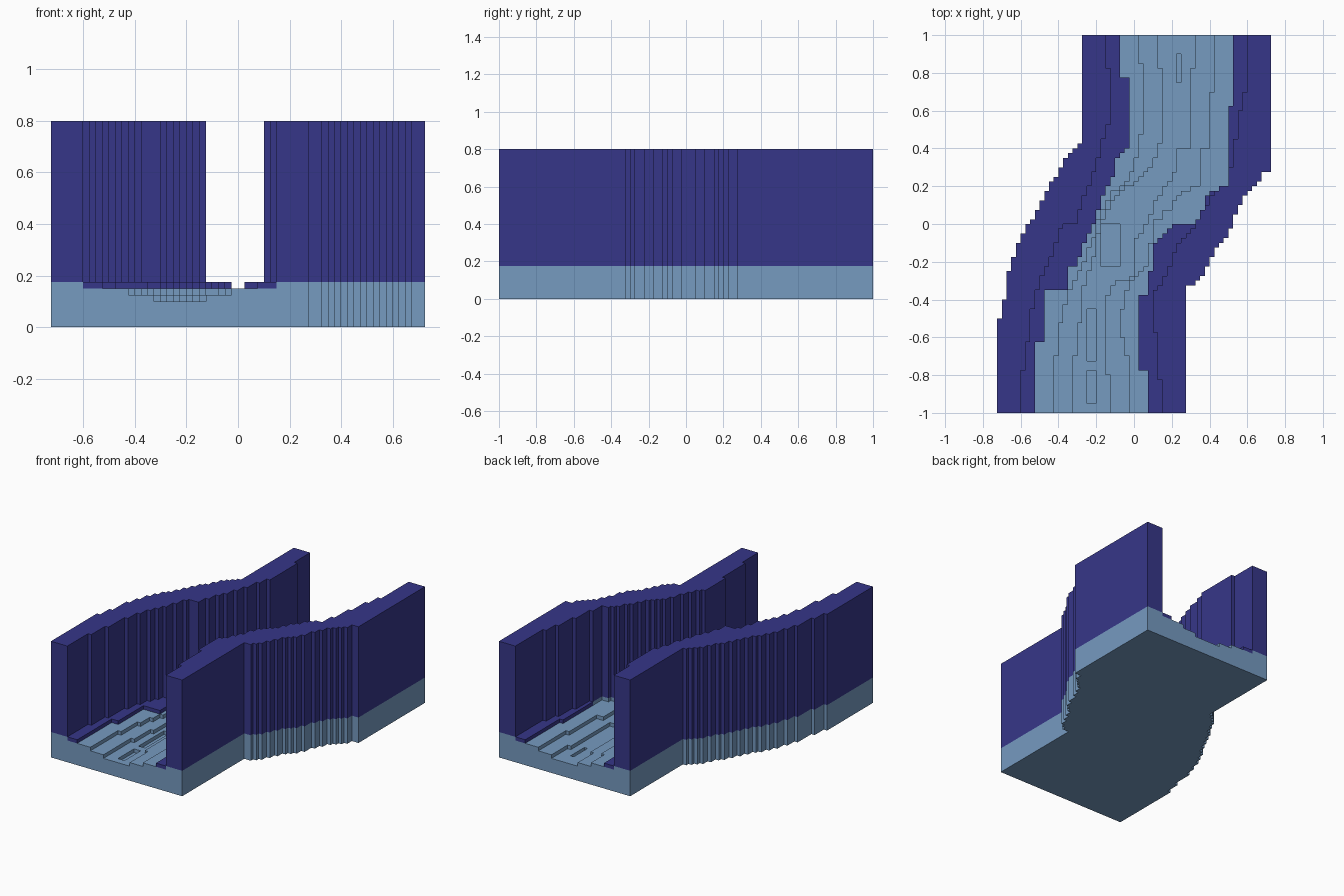
import bpy, bmesh

if "Cube" in bpy.data.objects:
    bpy.data.objects.remove(bpy.data.objects["Cube"], do_unlink=True)

STEP = 0.025          # size of one block
ROWS = 80             # block rows from y = -1 to y = 1


def material(name, rgb):
    m = bpy.data.materials.new(name)
    m.use_nodes = True
    m.diffuse_color = (*rgb, 1)
    m.node_tree.nodes["Principled BSDF"].inputs["Base Color"].default_value = (*rgb, 1)
    return m


INDIGO = material("indigo cliff", (0.037, 0.037, 0.25))
BLUE = material("pale blue rock", (0.18, 0.325, 0.53))


def edge(keys):
    """Column index of a winding edge for every row, from (y, x) keys."""
    cols = []
    for r in range(ROWS):
        y = -1 + (r + 0.5) * STEP
        x = keys[-1][1]
        for (y0, x0), (y1, x1) in zip(keys, keys[1:]):
            if y0 <= y < y1:
                x = x0 + (x1 - x0) * (y - y0) / (y1 - y0)
                break
        cols.append(round(x / STEP))
    return cols


def after(cols, limit):
    return [max(a, b) for a, b in zip(cols, limit)]


def before(cols, limit):
    return [min(a, b) for a, b in zip(cols, limit)]


def layer(name, left, right, z0, z1, mat, pits=()):
    """Blocky slab between two winding edges, leaving out any pits."""
    bm = bmesh.new()
    verts = {}

    def corner(c, r):
        if (c, r) not in verts:
            verts[c, r] = bm.verts.new((c * STEP, -1 + r * STEP, z0))
        return verts[c, r]

    for r in range(ROWS):
        y = -1 + (r + 0.5) * STEP
        for c in range(left[r], right[r]):
            x = (c + 0.5) * STEP
            if any(a < x < b and d < y < e for a, b, d, e in pits):
                continue
            bm.faces.new([corner(c, r), corner(c, r + 1),
                          corner(c + 1, r + 1), corner(c + 1, r)])
    res = bmesh.ops.extrude_face_region(bm, geom=bm.faces[:], use_keep_orig=True)
    top = [v for v in res["geom"] if isinstance(v, bmesh.types.BMVert)]
    bmesh.ops.translate(bm, verts=top, vec=(0, 0, z1 - z0))
    bmesh.ops.recalc_face_normals(bm, faces=bm.faces[:])
    bmesh.ops.dissolve_limit(bm, angle_limit=0.01, verts=bm.verts[:], edges=bm.edges[:])
    me = bpy.data.meshes.new(name)
    bm.to_mesh(me)
    bm.free()
    me.materials.append(mat)
    bpy.context.collection.objects.link(bpy.data.objects.new(name, me))


# Outer sides of the block
outer_l = edge([(-1, -.725), (-.5, -.725), (-.5, -.7), (-.4, -.7), (-.4, -.675),
                (-.3, -.675), (-.2, -.65), (-.07, -.6), (.05, -.53), (.23, -.43),
                (.37, -.35), (.4, -.325), (.425, -.29), (.425, -.275), (1, -.275)])
outer_r = edge([(-1, .275), (-.325, .275), (-.325, .3), (-.3, .34), (-.2, .4),
                (-.13, .43), (-.06, .49), (0, .52), (.1, .56), (.17, .6),
                (.22, .65), (.275, .69), (.275, .725), (1, .725)])
# Inner faces of the cliffs
cliff_l = edge([(-1, -.6), (-.775, -.6), (-.775, -.575), (-.625, -.575), (-.625, -.55),
                (-.45, -.54), (-.3, -.5), (-.15, -.43), (0, -.38), (0, -.31),
                (.1, -.28), (.23, -.23), (.38, -.18), (.5, -.15), (.55, -.13),
                (.825, -.125), (.825, -.15), (1, -.15)])
cliff_r = edge([(-1, .15), (-.825, .15), (-.825, .125), (-.575, .125), (-.575, .1),
                (-.37, .1), (-.3, .15), (-.2, .2), (-.1, .23), (-.05, .29),
                (0, .33), (.1, .38), (.2, .45), (.2, .5), (.36, .52),
                (.5, .55), (.7, .575), (.7, .6), (1, .6)])
# Edges of the low ledges
ledge_l = edge([(-1, -.525), (-.625, -.525), (-.625, -.475), (-.35, -.475), (-.35, -.35),
                (-.225, -.35), (-.225, -.3), (-.13, -.28), (-.05, -.23), (.05, -.2),
                (.15, -.16), (.22, -.125), (.38, -.075), (.4, -.025), (.775, -.025),
                (.775, -.075), (1, -.075)])
ledge_r = edge([(-1, .075), (-.775, .075), (-.775, .025), (-.375, .025), (-.375, .07),
                (-.25, .075), (-.25, .1), (-.125, .1), (-.05, .17), (0, .2),
                (0, .35), (.1, .37), (.175, .4), (.175, .475), (.2, .5),
                (.625, .5), (.625, .525), (1, .525)])
# Edges of the upper terrace
upper_l = edge([(-1, -.425), (-.8, -.425), (-.6, -.4), (-.4, -.36), (-.27, -.3),
                (-.1, -.22), (.02, -.19), (.17, -.11), (.23, -.03), (.4, .025),
                (.55, .05), (.85, .05), (.85, .025), (1, .025)])
upper_r = edge([(-1, -.025), (-.72, -.025), (-.67, -.05), (-.53, -.075), (-.35, -.05),
                (-.3, 0), (-.22, .07), (0, .1), (.1, .2), (.18, .26),
                (.2, .35), (.4, .35), (.4, .4), (.7, .4), (.7, .425), (1, .425)])
# Edges of the deepest channel
deep_l = edge([(-1, -.325), (-.75, -.325), (-.65, -.3), (-.35, -.27), (-.2, -.22),
               (0, -.175), (.15, -.1), (.22, 0), (.3, .1), (.4, .13),
               (.5, .15), (.825, .15), (.825, .125), (1, .125)])
deep_r = edge([(-1, -.125), (-.8, -.125), (-.8, -.15), (-.4, -.15), (-.3, -.1),
               (-.28, 0), (-.1, 0), (0, .07), (.1, .1), (.2, .17), (.3, .225),
               (.4, .225), (.4, .3), (.825, .3), (.825, .325), (1, .325)])

# Rock body with small pits along the channel floor
layer("rock_base", outer_l, outer_r, 0, .075, BLUE)
layer("channel_floor", outer_l, outer_r, .075, .1, BLUE, pits=[
    (.225, .25, .75, .9), (-.25, -.2, -.725, -.45),
    (-.25, -.2, -.95, -.775), (-.175, -.075, -.225, 0)])

# Terraces, ledges and cliffs on both banks
for side, flip in (("right", False), ("left", True)):
    out, cliff, ledge, upper, deep = (
        (outer_r, cliff_r, ledge_r, upper_r, deep_r) if flip
        else (outer_l, cliff_l, ledge_l, upper_l, deep_l))
    keep = before if flip else after
    ledge = keep(ledge, cliff)
    upper = keep(upper, ledge)
    deep = keep(deep, upper)
    for part, a, b, z0, z1, mat in (
            ("lower_terrace", out, deep, .1, .125, BLUE),
            ("upper_terrace", out, upper, .125, .15, BLUE),
            ("cliff_foot", out, cliff, .15, .175, BLUE),
            ("ledge", cliff, ledge, .15, .175, INDIGO),
            ("cliff", out, cliff, .175, .8, INDIGO)):
        if flip:
            a, b = b, a
        layer(f"{side}_{part}", a, b, z0, z1, mat)
